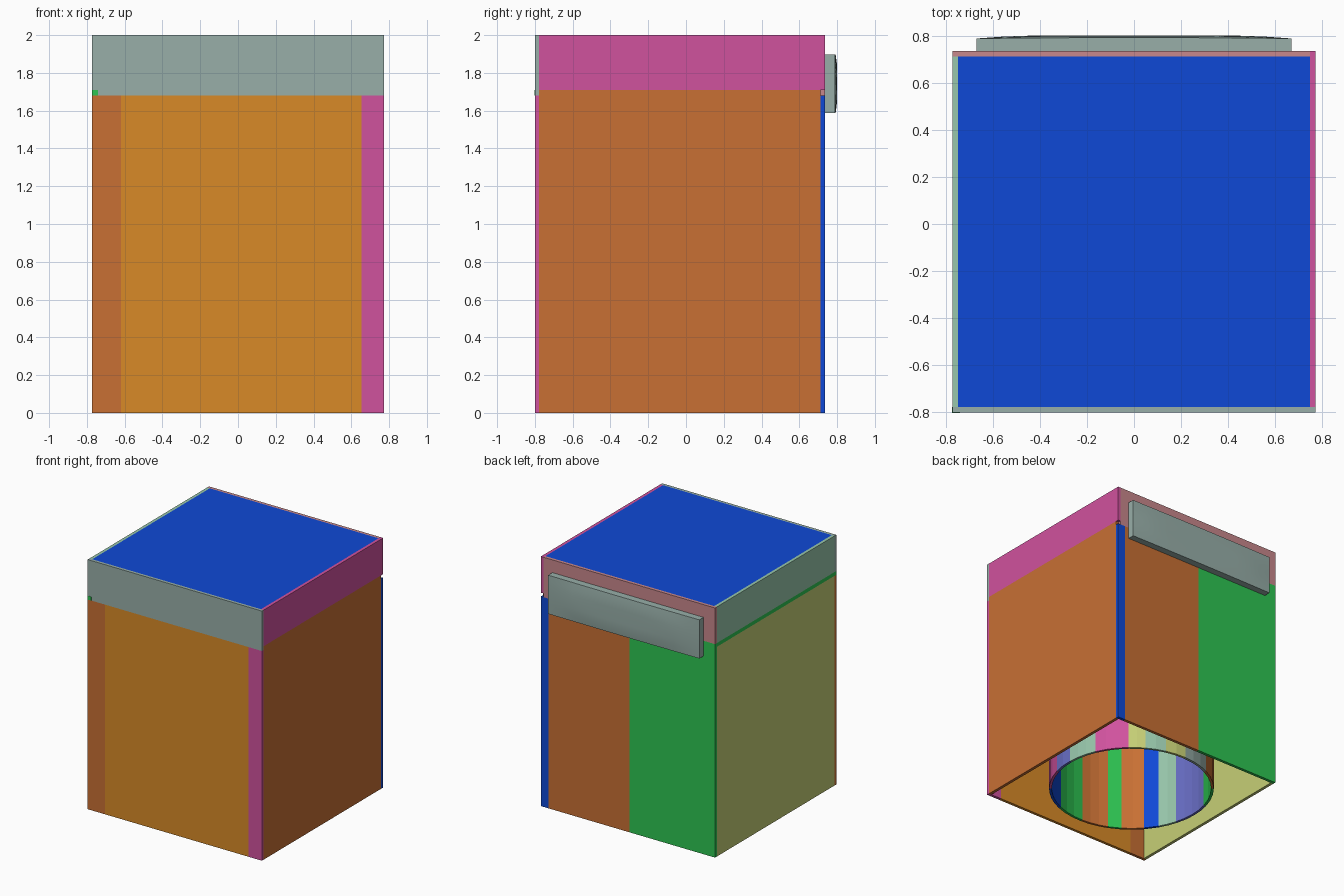
import bpy, bmesh, math

cube = bpy.data.objects.get("Cube")
if cube:
    bpy.data.objects.remove(cube, do_unlink=True)


def lin(c):
    c /= 255
    return c / 12.92 if c <= 0.04045 else ((c + 0.055) / 1.055) ** 2.4


def material(name, hexcol):
    rgb = [lin(int(hexcol[i:i + 2], 16)) for i in (0, 2, 4)] + [1]
    m = bpy.data.materials.new(name)
    m.use_nodes = True
    m.diffuse_color = rgb
    node = next(n for n in m.node_tree.nodes if n.type == 'BSDF_PRINCIPLED')
    node.inputs["Base Color"].default_value = rgb
    return m


MATS = {n: material(n, h) for n, h in {
    "orange": "D88A27", "copper": "C87034", "pink": "D0529E", "blue": "0F49D6",
    "green": "2EC552", "lilac": "6A70C8", "pale_teal": "98C7AB",
    "yellow_green": "C6CF76", "rose": "C8888C", "grey": "98AFA9"}.items()}


def finish(name, bm, colours):
    bmesh.ops.recalc_face_normals(bm, faces=bm.faces)
    me = bpy.data.meshes.new(name)
    bm.to_mesh(me)
    bm.free()
    for c in colours:
        me.materials.append(MATS[c])
    ob = bpy.data.objects.new(name, me)
    bpy.context.collection.objects.link(ob)
    return ob


def box(name, x, y, z, colour):
    bm = bmesh.new()
    bmesh.ops.create_cube(bm, size=1)
    for v in bm.verts:
        v.co = [(a + b) / 2 + c * (b - a) for c, (a, b) in zip(v.co, (x, y, z))]
    return finish(name, bm, [colour])


# Overall shell limits and inner wall limits
X0, X1, Y0, Y1 = -0.772, 0.772, -0.8, 0.735
XI0, XI1, YI0, YI1 = -0.748, 0.748, -0.777, 0.711
LOW, HIGH = 1.68, 1.71

# Front wall panels
front = (Y0, YI0)
box("front_panel_right", (X0, -0.62), front, (0, LOW), "copper")
box("front_panel_middle", (-0.62, 0.655), front, (0, LOW), "orange")
box("front_panel_left", (0.655, X1), front, (0, LOW), "pink")
box("front_band", (X0, X1), front, (LOW, 2), "grey")
box("front_corner_chip", (X0 - 0.001, -0.74), (Y0 - 0.002, YI0), (LOW, HIGH), "green")

# Side walls
box("left_wall", (XI1, X1), (YI0, YI1), (0, HIGH), "copper")
box("left_band", (XI1, X1), (YI0, Y1), (HIGH, 2), "pink")
box("right_wall", (X0, XI0), (YI0, YI1), (0, LOW), "yellow_green")
box("right_strip", (X0, XI0), (YI0, YI1), (LOW, HIGH), "green")
box("right_band", (X0, XI0), (YI0, YI1), (HIGH, 2), "pale_teal")

# Back wall panels
back = (YI1, Y1)
box("back_panel_left", (0.705, X1), back, (0, LOW), "blue")
box("back_panel_middle", (-0.015, 0.705), back, (0, LOW), "copper")
box("back_panel_right", (X0, -0.015), back, (0, HIGH), "green")
box("back_band_lower", (-0.015, XI1), back, (LOW, HIGH), "rose")
box("back_band", (X0, XI1), back, (HIGH, 2), "rose")

# Top slab, closing the shell
box("top_slab", (XI0, XI1), (YI0, YI1), (1.975, 2), "blue")

# Back plate with a gently domed outer face
bm = bmesh.new()
bmesh.ops.create_grid(bm, x_segments=12, y_segments=6, size=1)
for v in bm.verts:
    u, w = v.co.x, v.co.y
    v.co = (0.67 * u, 0.788 + 0.013 * (1 - u ** 4) * (1 - w * w) + 0.004 * (1 - u * u),
            1.743 + 0.155 * w)
    v.co.y = min(v.co.y, 0.8)
ext = bmesh.ops.extrude_face_region(bm, geom=bm.faces[:])["geom"]
for g in ext:
    if isinstance(g, bmesh.types.BMVert):
        g.co.y = Y1
plate = finish("back_plate", bm, ["grey"])
plate.data.shade_smooth()
bpy.context.view_layer.objects.active = plate
plate.select_set(True)
bpy.ops.object.shade_smooth_by_angle(angle=math.radians(30))
plate.select_set(False)

# Inner tube made of coloured staves: (end angle in degrees, colour)
STAVES = [(-15, "pink"), (2, "lilac"), (24, "pale_teal"), (48, "pink"),
          (60, "yellow_green"), (75, "pale_teal"), (91, "yellow_green"), (115, "grey"),
          (140, "copper"), (165, "green"), (196, "lilac"), (210, "pale_teal"),
          (221, "blue"), (237, "copper"), (247, "green"), (268, "copper"),
          (292, "green"), (320, "blue")]
names = list(MATS)
bm = bmesh.new()


def ring_point(deg):
    a = math.radians(deg)
    return [bm.verts.new((r * math.cos(a), r * math.sin(a) - 0.03, z))
            for r, z in ((0.62, 0), (0.62, 1.975), (0.6, 1.975), (0.6, 0))]


first = last = ring_point(-40)
start = -40
for end, colour in STAVES:
    n = max(1, round((end - start) / 8))
    for i in range(1, n + 1):
        closing = end == 320 and i == n
        cur = first if closing else ring_point(start + (end - start) * i / n)
        for k in range(4):
            f = bm.faces.new((last[k], cur[k], cur[(k + 1) % 4], last[(k + 1) % 4]))
            f.material_index = names.index(colour)
        last = cur
    start = end
finish("inner_tube", bm, names)
